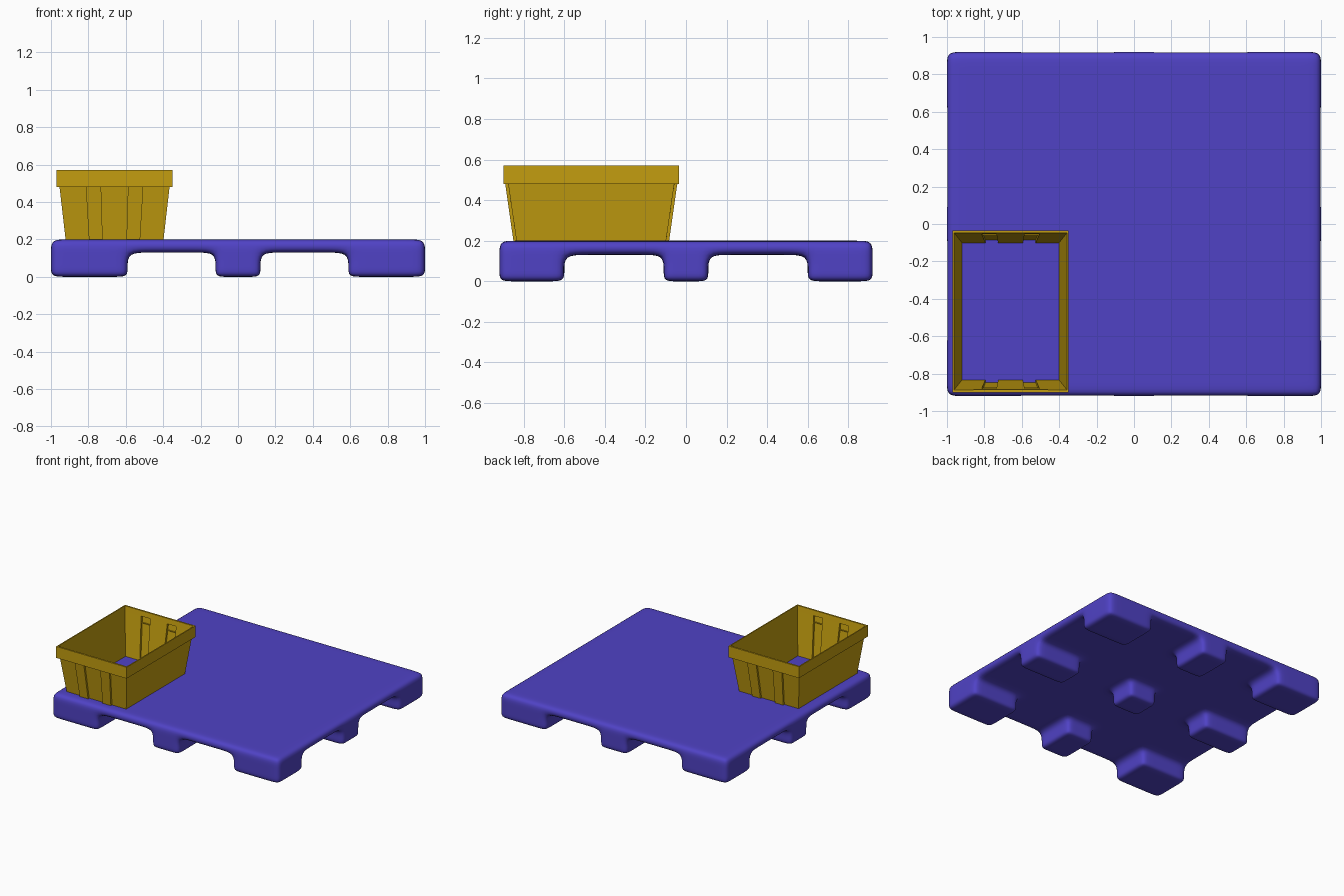
import bpy
import bmesh
from mathutils import Vector

cube = bpy.data.objects.get("Cube")
if cube:
    bpy.data.objects.remove(cube, do_unlink=True)


def make_material(name, rgb):
    mat = bpy.data.materials.new(name)
    mat.use_nodes = True
    color = (*rgb, 1)
    mat.diffuse_color = color
    mat.node_tree.nodes["Principled BSDF"].inputs["Base Color"].default_value = color
    return mat


def make_object(name, bm, mat):
    bmesh.ops.remove_doubles(bm, verts=bm.verts, dist=0.0001)
    bmesh.ops.recalc_face_normals(bm, faces=bm.faces)
    mesh = bpy.data.meshes.new(name)
    bm.to_mesh(mesh)
    bm.free()
    mesh.materials.append(mat)
    obj = bpy.data.objects.new(name, mesh)
    bpy.context.collection.objects.link(obj)
    return obj


def add_quad(bm, points):
    return bm.faces.new([bm.verts.new(p) for p in points])


blue = make_material("violet blue plastic", (0.08, 0.055, 0.56))
ochre = make_material("ochre wood", (0.55, 0.34, 0.005))


# Pallet: cage of filled cells, one slab layer over nine feet, then subdivided
def mirrored(half):
    return [-v for v in reversed(half)] + half


xs = mirrored([0.06, 0.12, 0.22, 0.48, 0.59, 0.66, 0.92, 1.0])
ys = mirrored([0.05, 0.11, 0.20, 0.50, 0.60, 0.67, 0.85, 0.92])
zs = [0.0, 0.05, 0.13, 0.20]
cells = len(xs) - 1
gaps = {3, 4, 5, 9, 10, 11} - {5, 9}
foot_cells = {i for i in range(cells)
              if abs((xs[i] + xs[i + 1]) / 2) < 0.12 or abs((xs[i] + xs[i + 1]) / 2) > 0.59}


def filled(i, j, k):
    if not (0 <= i < cells and 0 <= j < cells and 0 <= k < 3):
        return False
    return k == 2 or (i in foot_cells and j in foot_cells)


bm = bmesh.new()
for i in range(cells):
    for j in range(cells):
        for k in range(3):
            if not filled(i, j, k):
                continue
            for axis in range(3):
                for side in (0, 1):
                    neighbour = [i, j, k]
                    neighbour[axis] += 2 * side - 1
                    if filled(*neighbour):
                        continue
                    corners = []
                    for a, b in ((0, 0), (1, 0), (1, 1), (0, 1)):
                        idx = [i, j, k]
                        idx[axis] += side
                        idx[(axis + 1) % 3] += a
                        idx[(axis + 2) % 3] += b
                        corners.append((xs[idx[0]], ys[idx[1]], zs[idx[2]]))
                    add_quad(bm, corners)
pallet = make_object("pallet", bm, blue)
pallet.data.polygons.foreach_set("use_smooth", [True] * len(pallet.data.polygons))
subdivision = pallet.modifiers.new("rounding", "SUBSURF")
subdivision.levels = subdivision.render_levels = 2

# Basket dimensions
center = Vector((-0.66, -0.467, 0))
bottom, strip_top, rim_bottom, top = 0.197, 0.53, 0.48, 0.57
rim_half = (0.31, 0.433)
strip_depth = 0.015


def wall_half(z):
    t = (z - bottom) / (top - bottom)
    return 0.26 + 0.043 * t, 0.367 + 0.054 * t


def wall_point(u, v, z, out=0):
    hx, hy = wall_half(z)
    return center + Vector((u * hx, v * (hy + out), z))


# Basket walls: plain long sides, end walls with two raised strips each
bm = bmesh.new()
columns = [-1, -0.52, -0.25, 0.25, 0.52, 1]
levels = [bottom, strip_top, top]
for s in (-1, 1):
    for z0, z1 in zip(levels, levels[1:]):
        add_quad(bm, [wall_point(s, -1, z0), wall_point(s, 1, z0),
                      wall_point(s, 1, z1), wall_point(s, -1, z1)])
    for n, (u0, u1) in enumerate(zip(columns, columns[1:])):
        out = strip_depth if n % 2 else 0
        add_quad(bm, [wall_point(u0, s, bottom, out), wall_point(u1, s, bottom, out),
                      wall_point(u1, s, strip_top, out), wall_point(u0, s, strip_top, out)])
        add_quad(bm, [wall_point(u0, s, strip_top), wall_point(u1, s, strip_top),
                      wall_point(u1, s, top), wall_point(u0, s, top)])
        if out:
            for u in (u0, u1):
                add_quad(bm, [wall_point(u, s, bottom), wall_point(u, s, bottom, out),
                              wall_point(u, s, strip_top, out), wall_point(u, s, strip_top)])
            add_quad(bm, [wall_point(u0, s, strip_top), wall_point(u1, s, strip_top),
                          wall_point(u1, s, strip_top, out), wall_point(u0, s, strip_top, out)])
walls = make_object("basket_walls", bm, ochre)
thickness = walls.modifiers.new("thickness", "SOLIDIFY")
thickness.thickness = 0.004
thickness.offset = 0

# Basket rim: upright band joined to the sloping walls above and below
bm = bmesh.new()
profile = [(wall_half(top), top), (rim_half, top),
           (rim_half, rim_bottom), (wall_half(rim_bottom), rim_bottom)]
ring = [(-1, -1), (1, -1), (1, 1), (-1, 1)]
for (h0, z0), (h1, z1) in zip(profile, profile[1:]):
    for n in range(4):
        a, b = ring[n], ring[(n + 1) % 4]
        add_quad(bm, [center + Vector((c[0] * h[0], c[1] * h[1], z))
                      for c, h, z in ((a, h0, z0), (b, h0, z0), (b, h1, z1), (a, h1, z1))])
make_object("basket_rim", bm, ochre)
